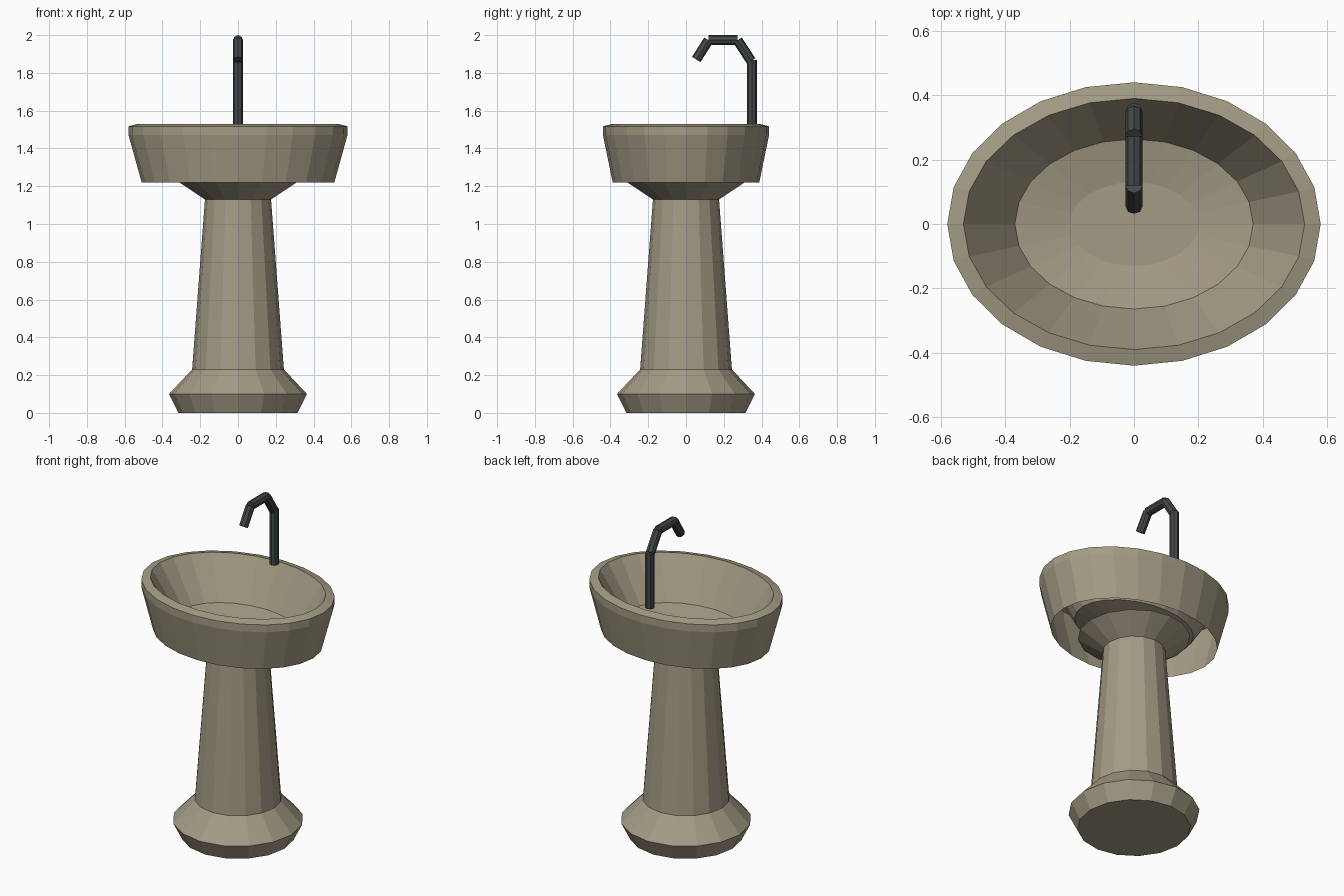
import bpy, bmesh, math
from mathutils import Vector

if "Cube" in bpy.data.objects:
    bpy.data.objects.remove(bpy.data.objects["Cube"])


def make_material(name, rgb):
    mat = bpy.data.materials.new(name)
    mat.diffuse_color = (*rgb, 1.0)
    mat.use_nodes = True
    mat.node_tree.nodes["Principled BSDF"].inputs["Base Color"].default_value = mat.diffuse_color
    return mat


STONE = make_material("warm_stone", (0.37, 0.33, 0.235))
METAL = make_material("dark_metal", (0.058, 0.066, 0.067))


def finish(name, bm, mat):
    mesh = bpy.data.meshes.new(name)
    bm.to_mesh(mesh)
    bm.free()
    mesh.materials.append(mat)
    obj = bpy.data.objects.new(name, mesh)
    bpy.context.collection.objects.link(obj)
    return obj


def loft(name, rings, sides, mat, cap_start=False, cap_end=False):
    """Stack of ellipses (radius x, radius y, z) joined by quads."""
    bm = bmesh.new()
    loops = []
    for rx, ry, z in rings:
        angles = [2 * math.pi * i / sides for i in range(sides)]
        loops.append([bm.verts.new((rx * math.cos(a), ry * math.sin(a), z)) for a in angles])
    for low, high in zip(loops, loops[1:]):
        for i in range(sides):
            j = (i + 1) % sides
            bm.faces.new((low[i], low[j], high[j], high[i]))
    if cap_start:
        bm.faces.new(loops[0][::-1])
    if cap_end:
        bm.faces.new(loops[-1])
    return finish(name, bm, mat)


def tube(name, start, end, radius=0.0265, sides=8):
    """Capped straight pipe between two points in the x = 0 plane."""
    a, b = Vector((0, *start)), Vector((0, *end))
    axis = (b - a).normalized()
    side = Vector((1, 0, 0))
    up = axis.cross(side)
    bm = bmesh.new()
    rings = []
    for p in (a, b):
        rings.append([bm.verts.new(p + radius * (side * math.cos(t) + up * math.sin(t)))
                      for t in (2 * math.pi * i / sides for i in range(sides))])
    for i in range(sides):
        j = (i + 1) % sides
        bm.faces.new((rings[0][i], rings[0][j], rings[1][j], rings[1][i]))
    bm.faces.new(rings[0][::-1])
    bm.faces.new(rings[1])
    return finish(name, bm, METAL)


# Pedestal: foot, tapering column and flared neck
pedestal = [(0.315, 0.0), (0.365, 0.10), (0.243, 0.23), (0.175, 1.13), (0.313, 1.222)]
loft("pedestal", [(r, r, z) for r, z in pedestal], 16, STONE, cap_start=True)

# Basin: outer skirt (open below), rim and inner bowl as one surface
loft("basin", [
    (0.51, 0.388, 1.22),
    (0.58, 0.44, 1.472),
    (0.58, 0.44, 1.517),
    (0.53, 0.39, 1.53),
    (0.37, 0.264, 1.285),
    (0.20, 0.13, 1.255),
], 24, STONE, cap_end=True)

# Faucet: upright pipe and three separate spout sections
tube("faucet_riser", (0.35, 1.53), (0.35, 1.868))
tube("spout_back", (0.345, 1.863), (0.273, 1.973))
tube("spout_top", (0.272, 1.9735), (0.12, 1.9735))
tube("spout_tip", (0.119, 1.973), (0.054, 1.871))
